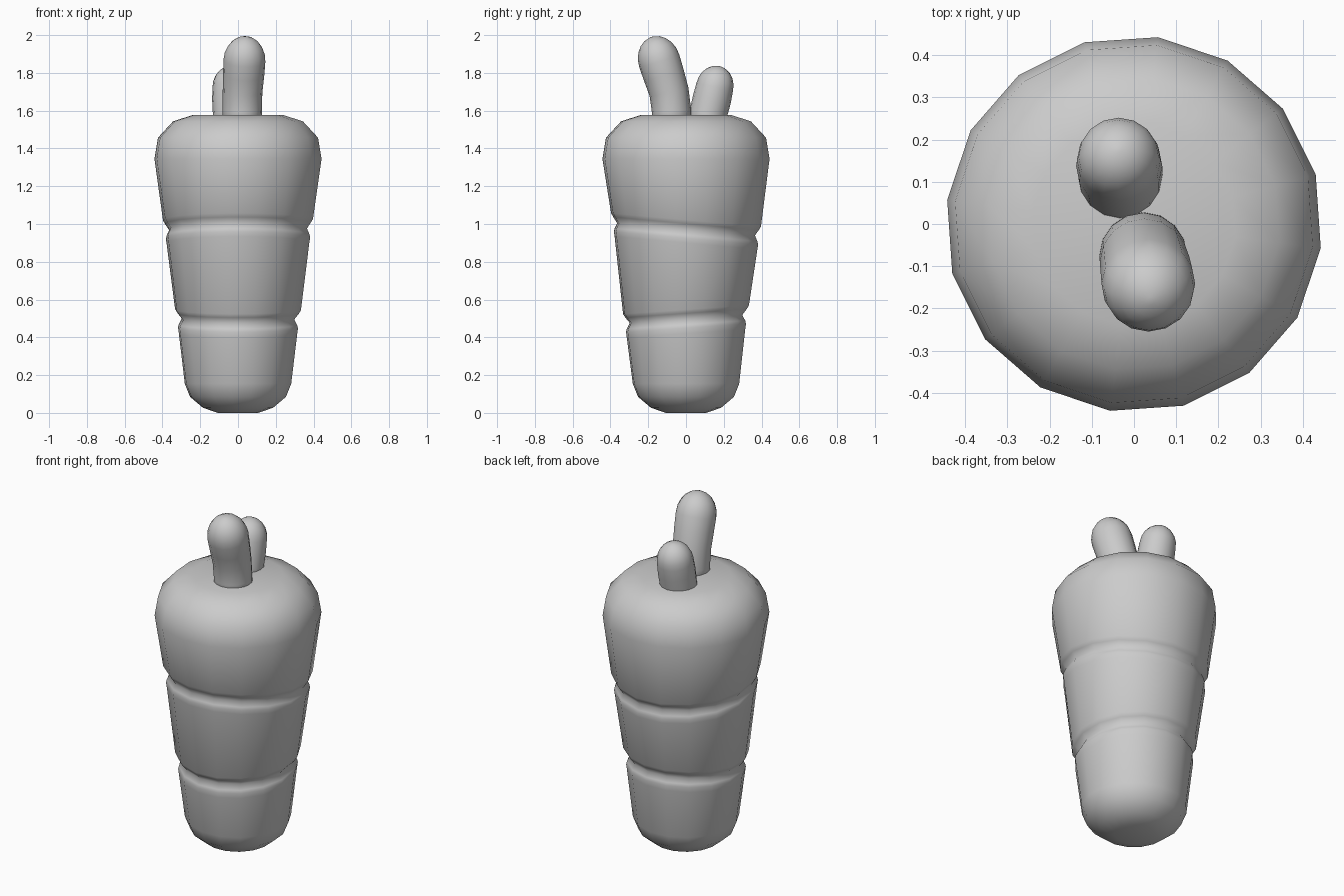
import bpy, bmesh
from math import sin, cos, pi, radians
from mathutils import Vector

cube = bpy.data.objects.get("Cube")
if cube:
    bpy.data.objects.remove(cube, do_unlink=True)

grey = bpy.data.materials.new("plain grey")
grey.use_nodes = True
GREY = (0.6, 0.6, 0.6, 1)
grey.diffuse_color = GREY
grey.node_tree.nodes["Principled BSDF"].inputs["Base Color"].default_value = GREY


def loft(name, rings):
    """Skin equal rings of points, cap both ends and shade smooth."""
    bm = bmesh.new()
    loops = [[bm.verts.new(p) for p in ring] for ring in rings]
    n = len(loops[0])
    for a, b in zip(loops, loops[1:]):
        for i in range(n):
            j = (i + 1) % n
            bm.faces.new((a[i], a[j], b[j], b[i]))
    bm.faces.new(loops[0][::-1])
    bm.faces.new(loops[-1])
    bmesh.ops.recalc_face_normals(bm, faces=bm.faces)
    for f in bm.faces:
        f.smooth = True
    mesh = bpy.data.meshes.new(name)
    bm.to_mesh(mesh)
    bm.free()
    mesh.materials.append(grey)
    obj = bpy.data.objects.new(name, mesh)
    bpy.context.collection.objects.link(obj)
    return obj


def body_ring(r, z, slope=0, sides=16):
    """Ring of the root; slope tilts it from front to back."""
    pts = []
    for i in range(sides):
        a = 2 * pi * i / sides + radians(15.2)
        x, y = r * cos(a), r * sin(a)
        pts.append(Vector((x, y, z + slope * y)))
    return pts


def groove(z, r_low, r_in, r_high, slope):
    return [(r_low - 0.006, z - 0.065, slope), (r_low, z - 0.047, slope),
            (r_low - 0.004, z - 0.03, slope), (r_in, z, slope),
            (r_high - 0.012, z + 0.03, slope), (r_high, z + 0.05, slope)]


# Tapered root with two tilted grooves
profile = [(0.107, 0), (0.187, 0.027), (0.256, 0.085), (0.284, 0.155)]
profile += groove(0.497, 0.32, 0.3, 0.336, 0.07)
profile += groove(0.972, 0.385, 0.368, 0.4, -0.09)
profile += [(0.446, 1.345), (0.427, 1.457), (0.347, 1.543), (0.242, 1.577)]
profile[4] = (0.316, 0.42, 0.07)
profile[10] = (0.381, 0.9, -0.09)
loft("carrot_root", [body_ring(*p) for p in profile])


def stalk(name, spine, dome, sides=16):
    """Bent tube along (x, y, z, radius) points with a domed tip."""
    pts = [Vector(p[:3]) for p in spine]
    rings = []

    def ring(c, r, t):
        u = Vector((0, 1, 0)).cross(t).normalized()
        v = t.cross(u)
        rings.append([c + r * (cos(2 * pi * i / sides) * u + sin(2 * pi * i / sides) * v)
                      for i in range(sides)])

    for i, c in enumerate(pts):
        t = (pts[min(i + 1, len(pts) - 1)] - pts[max(i - 1, 0)]).normalized()
        ring(c, spine[i][3], t)
    for k in range(1, 6):
        a = k * radians(85) / 5
        ring(pts[-1] + t * dome * sin(a), spine[-1][3] * cos(a), t)
    loft(name, rings)


# Leaf stalks
stalk("front_stalk", [(0.022, -0.075, 1.5, 0.105), (0.022, -0.077, 1.6, 0.104),
                      (0.024, -0.09, 1.7, 0.105), (0.03, -0.118, 1.79, 0.109),
                      (0.034, -0.142, 1.865, 0.111)], 0.132)
stalk("back_stalk", [(-0.032, 0.1, 1.5, 0.1), (-0.033, 0.117, 1.58, 0.1),
                     (-0.035, 0.137, 1.66, 0.102), (-0.036, 0.152, 1.725, 0.099)], 0.114)
